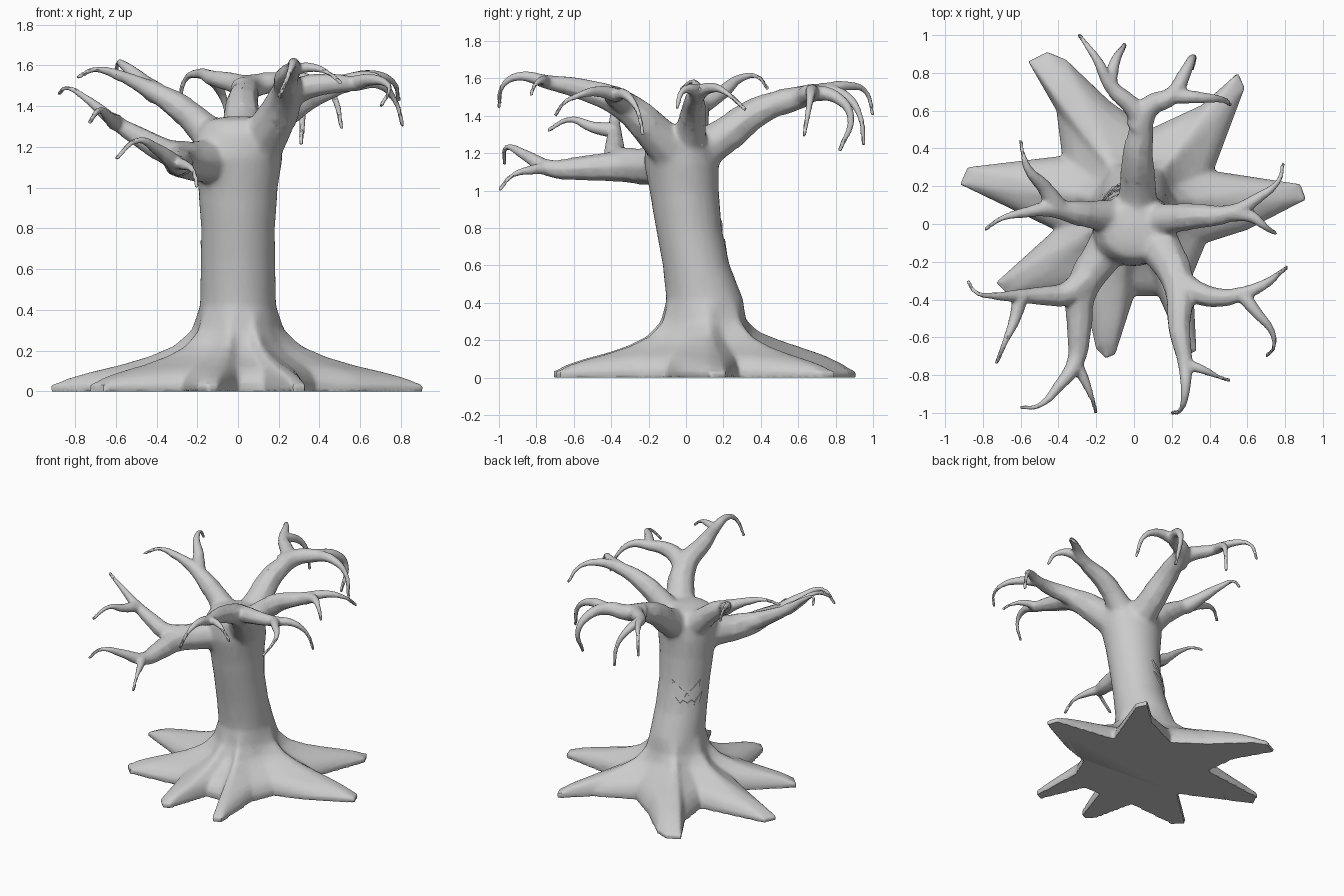
import bpy, bmesh, math
from mathutils import Vector
from mathutils.bvhtree import BVHTree

cube = bpy.data.objects.get("Cube")
if cube:
    bpy.data.objects.remove(cube, do_unlink=True)

bark = bpy.data.materials.new("grey_bark")
bark.use_nodes = True
bark.diffuse_color = (0.6, 0.6, 0.6, 1)
bark.node_tree.nodes["Principled BSDF"].inputs["Base Color"].default_value = (0.6, 0.6, 0.6, 1)


def add_object(name, mesh, sharp_angle):
    obj = bpy.data.objects.new(name, mesh)
    bpy.context.collection.objects.link(obj)
    mesh.materials.clear()
    mesh.materials.append(bark)
    bpy.ops.object.select_all(action="DESELECT")
    obj.select_set(True)
    bpy.context.view_layer.objects.active = obj
    bpy.ops.object.shade_smooth_by_angle(angle=math.radians(sharp_angle))


def bake(name, data, modifier=None, **settings):
    """Turn curve or mesh data, with one optional modifier, into a plain mesh."""
    helper = bpy.data.objects.new(name, data)
    bpy.context.collection.objects.link(helper)
    if modifier:
        mod = helper.modifiers.new(modifier, modifier)
        for key, value in settings.items():
            setattr(mod, key, value)
    bpy.context.view_layer.update()
    mesh = bpy.data.meshes.new_from_object(helper.evaluated_get(bpy.context.evaluated_depsgraph_get()))
    bpy.data.objects.remove(helper, do_unlink=True)
    mesh.name = name
    return mesh


# Trunk and roots: star-shaped ground outline flowing up into round trunk rings
root_right_back = [(.91, .13), (.88, .21), (.42, .28), (.585, .72), (.55, .8), (.36, .63), (.08, .5)]
root_left_back = [(-.13, .65), (-.36, .87), (-.46, .91), (-.56, .86), (-.41, .6), (-.38, .36)]
root_left = [(-.88, .3), (-.92, .21), (-.42, -.03), (-.73, -.31), (-.66, -.38), (-.27, -.35)]
root_front = [(-.2, -.66), (-.15, -.71), (-.1, -.69), (0, -.38), (.13, -.38)]
root_right_front = [(.27, -.7), (.33, -.67), (.31, -.27), (.38, -.1), (.6, -.03)]
corners = [Vector(p) for p in
           root_right_back + root_left_back + root_left + root_front + root_right_front]
STEPS = 3
outline = [a.lerp(b, i / STEPS)
           for a, b in zip(corners, corners[1:] + corners[:1]) for i in range(STEPS)]
base_centre = Vector((0, .1))
angles = [math.atan2((p - base_centre).y, (p - base_centre).x) for p in outline]


def trunk_ring(z, cy, rx, ry):
    return [Vector((rx * math.cos(a), cy + ry * math.sin(a), z)) for a in angles]


def root_lift(point, angle, spread):
    # the back left root stands taller, and the hollows between roots have steeper walls
    tall = .6 * spread * (1 - spread ** 4) * max(0, math.cos(angle - 2)) ** 4
    hollow = max(0, 1 - (point - base_centre).length)
    return 1 + tall + 1.4 * hollow * spread ** 2


collar = trunk_ring(.42, .1, .187, .205)
rings = [[Vector((p.x, p.y, 0)) for p in outline]]
for spread, z in [(1, .025), (.9, .055), (.75, .085), (.55, .12), (.35, .165), (.18, .22), (.06, .3)]:
    rings.append([Vector((*c.xy.lerp(p, spread), z * root_lift(p, a, spread)))
                  for c, p, a in zip(collar, outline, angles)])
rings.append(collar)
for section in [(.6, .055, .182, .178), (.8, .015, .18, .175), (1, -.01, .195, .185),
                (1.15, -.025, .22, .2), (1.26, -.03, .215, .185), (1.33, -.04, .16, .14),
                (1.35, -.05, .06, .06)]:
    rings.append(trunk_ring(*section))

tree = bmesh.new()
loops = [[tree.verts.new(co) for co in ring] for ring in rings]
count = len(outline)
for low, high in zip(loops, loops[1:]):
    for i in range(count):
        j = (i + 1) % count
        tree.faces.new((low[i], low[j], high[j], high[i]))
tree.faces.new(loops[-1])
tree.faces.new(reversed(loops[0]))
bmesh.ops.triangulate(tree, faces=[f for f in tree.faces if len(f.verts) > 4])


# Branches: tapering round sweeps along smooth paths, added to the tree
def branch(name, thickness, *points):
    curve = bpy.data.curves.new(name, "CURVE")
    curve.dimensions = "3D"
    curve.bevel_depth = 1
    curve.bevel_resolution = 2
    curve.resolution_u = 5
    curve.use_fill_caps = True
    spline = curve.splines.new("BEZIER")
    spline.bezier_points.add(len(points) - 1)
    path = [Vector(p) for p in points]
    lengths = [0]
    for a, b in zip(path, path[1:]):
        lengths.append(lengths[-1] + (b - a).length)
    for knot, co, run in zip(spline.bezier_points, path, lengths):
        knot.co = co
        knot.handle_left_type = knot.handle_right_type = "AUTO"
        knot.radius = max(.011, thickness * (1 - run / lengths[-1]))
    tree.from_mesh(bake(name, curve))


# Back limb with two forks
back_fork = (.03, .56, 1.49)
back_left_fork = (-.13, .74, 1.54)
back_right_fork = (.2, .68, 1.52)
branch("back_limb", .125, (.02, -.02, 1.15), (.02, .2, 1.29), (.02, .38, 1.42), back_fork,
       back_left_fork, (-.19, .86, 1.56), (-.26, .96, 1.53), (-.29, 1, 1.4))
branch("back_limb_inner_twig", .04, back_left_fork, (-.1, .86, 1.5), (-.06, .93, 1.4), (-.05, .95, 1.24))
branch("back_limb_side_bough", .075, (.02, .5, 1.47), (.08, .62, 1.5), back_right_fork,
       (.27, .8, 1.5), (.31, .88, 1.4), (.31, .82, 1.21))
branch("back_limb_side_twig", .045, back_right_fork, (.34, .67, 1.53), (.46, .66, 1.46), (.51, .63, 1.29))

# Front limb on the left side
left_fork = (.24, -.34, 1.46)
left_far_fork = (.27, -.74, 1.58)
left_side_fork = (.57, -.37, 1.51)
branch("front_left_limb", .14, (.03, .02, 1.1), (.15, -.14, 1.28), left_fork, (.24, -.55, 1.54),
       left_far_fork, (.27, -.9, 1.61), (.25, -.98, 1.56), (.2, -1, 1.44))
branch("front_left_twig", .035, left_far_fork, (.36, -.77, 1.59), (.45, -.81, 1.56), (.51, -.83, 1.51))
branch("front_left_side_bough", .08, (.2, -.27, 1.42), (.33, -.36, 1.49), (.45, -.39, 1.51),
       left_side_fork, (.69, -.32, 1.51), (.77, -.26, 1.43), (.81, -.23, 1.3))
branch("front_left_side_twig", .042, left_side_fork, (.65, -.47, 1.53), (.73, -.57, 1.51),
       (.74, -.65, 1.47), (.7, -.7, 1.4))

# Front limb on the right side
right_fork = (-.28, -.36, 1.13)
right_far_fork = (-.31, -.73, 1.12)
right_side_fork = (-.6, -.38, 1.32)
branch("front_right_limb", .135, (-.02, .04, 1.13), (-.17, -.17, 1.13), right_fork, (-.29, -.55, 1.12),
       right_far_fork, (-.4, -.86, 1.19), (-.5, -.96, 1.23), (-.6, -.97, 1.14))
branch("front_right_twig", .038, right_far_fork, (-.26, -.83, 1.11), (-.22, -.93, 1.08), (-.2, -1, 1))
branch("front_right_side_bough", .08, (-.24, -.28, 1.15), (-.36, -.37, 1.18), (-.47, -.38, 1.24),
       right_side_fork, (-.75, -.38, 1.44), (-.84, -.36, 1.49), (-.88, -.3, 1.46))
branch("front_right_side_twig", .045, right_side_fork, (-.63, -.5, 1.34), (-.68, -.62, 1.38),
       (-.73, -.74, 1.32))

# Side limbs
right_limb_fork = (-.45, .08, 1.49)
branch("right_limb", .115, (0, .01, 1.12), (-.14, .04, 1.26), (-.28, .055, 1.39), right_limb_fork,
       (-.58, .06, 1.55), (-.7, .03, 1.58), (-.79, -.03, 1.54))
branch("right_limb_twig", .06, (-.4, .08, 1.46), (-.48, .2, 1.53), (-.56, .29, 1.6),
       (-.59, .38, 1.61), (-.6, .44, 1.54))
left_limb_fork = (.52, .06, 1.51)
branch("left_limb", .115, (0, 0, 1.12), (.14, .02, 1.28), (.3, .04, 1.42), left_limb_fork,
       (.66, .14, 1.55), (.76, .22, 1.52), (.79, .32, 1.43))
branch("left_limb_twig", .05, left_limb_fork, (.62, .04, 1.54), (.7, -.02, 1.53), (.75, -.05, 1.44))

# Fuse trunk and branches into one skin, then soften the crown, forks and roots
bmesh.ops.remove_doubles(tree, verts=tree.verts, dist=.0001)
bmesh.ops.recalc_face_normals(tree, faces=tree.faces)
rough = bpy.data.meshes.new("rough_tree")
tree.to_mesh(rough)
tree.free()
fused = bake("fused_tree", rough, "REMESH", mode="VOXEL", voxel_size=.0105)
skin = bmesh.new()
skin.from_mesh(fused)


def soften(verts, passes):
    for _ in range(passes):
        bmesh.ops.smooth_vert(skin, verts=verts, factor=.5,
                              use_axis_x=True, use_axis_y=True, use_axis_z=True)


def near(point, reach):
    return [v for v in skin.verts if (v.co - Vector(point)).length < reach]


soften([v for v in skin.verts if .04 < v.co.z < .5], 12)
soften(near((0, -.05, 1.22), .33), 20)
for fork in (back_fork, left_fork, right_fork, right_limb_fork):
    soften(near(fork, .14), 7)
for fork in (back_left_fork, back_right_fork, left_far_fork, left_side_fork,
             right_far_fork, right_side_fork, left_limb_fork):
    soften(near(fork, .07), 3)
skin.to_mesh(fused)
skin.free()
tree_mesh = bake("trunk_roots_and_branches", fused, "DECIMATE", ratio=.15)
add_object("trunk_roots_and_branches", tree_mesh, 42)
bark_surface = BVHTree.FromPolygons([v.co for v in tree_mesh.vertices],
                                    [tuple(p.vertices) for p in tree_mesh.polygons])

# Carved face on the back of the trunk: thin plates hugging the bark
facing = math.radians(133)
outward = Vector((math.cos(facing), math.sin(facing), 0))
across = Vector((-math.sin(facing), math.cos(facing), 0))
face_centre = Vector((0, .03, .74))


def bark_plate(name, points, lift=.009):
    bm = bmesh.new()
    front, back = [], []
    for u, v in points:
        start = face_centre + across * u + Vector((0, 0, v)) + outward * .5
        hit = bark_surface.ray_cast(start, -outward)[0]
        front.append(bm.verts.new(hit + outward * lift))
        back.append(bm.verts.new(hit))
    bm.faces.new(front)
    bm.faces.new(reversed(back))
    for i in range(len(points)):
        j = (i + 1) % len(points)
        bm.faces.new((front[j], front[i], back[i], back[j]))
    bmesh.ops.recalc_face_normals(bm, faces=bm.faces)
    bmesh.ops.triangulate(bm, faces=[f for f in bm.faces if len(f.verts) > 4])
    mesh = bpy.data.meshes.new(name)
    bm.to_mesh(mesh)
    bm.free()
    add_object(name, mesh, 20)


face_parts = {
    "eye": [(.02, .025), (.06, .02), (.09, .05), (.1, .1), (.06, .06)],
    "inner_grin": [(0, -.06), (.03, -.04), (.05, -.06), (.045, -.08), (.03, -.11), (0, -.09)],
    "outer_grin": [(.055, -.055), (.075, -.03), (.11, 0), (.09, -.07), (.06, -.1), (.05, -.08)]}
for side, sign in (("left", 1), ("right", -1)):
    for part, points in face_parts.items():
        bark_plate(side + "_" + part, [(sign * u, v) for u, v in points])
bark_plate("nose", [(-.02, -.02), (.02, -.02), (0, .015)])
